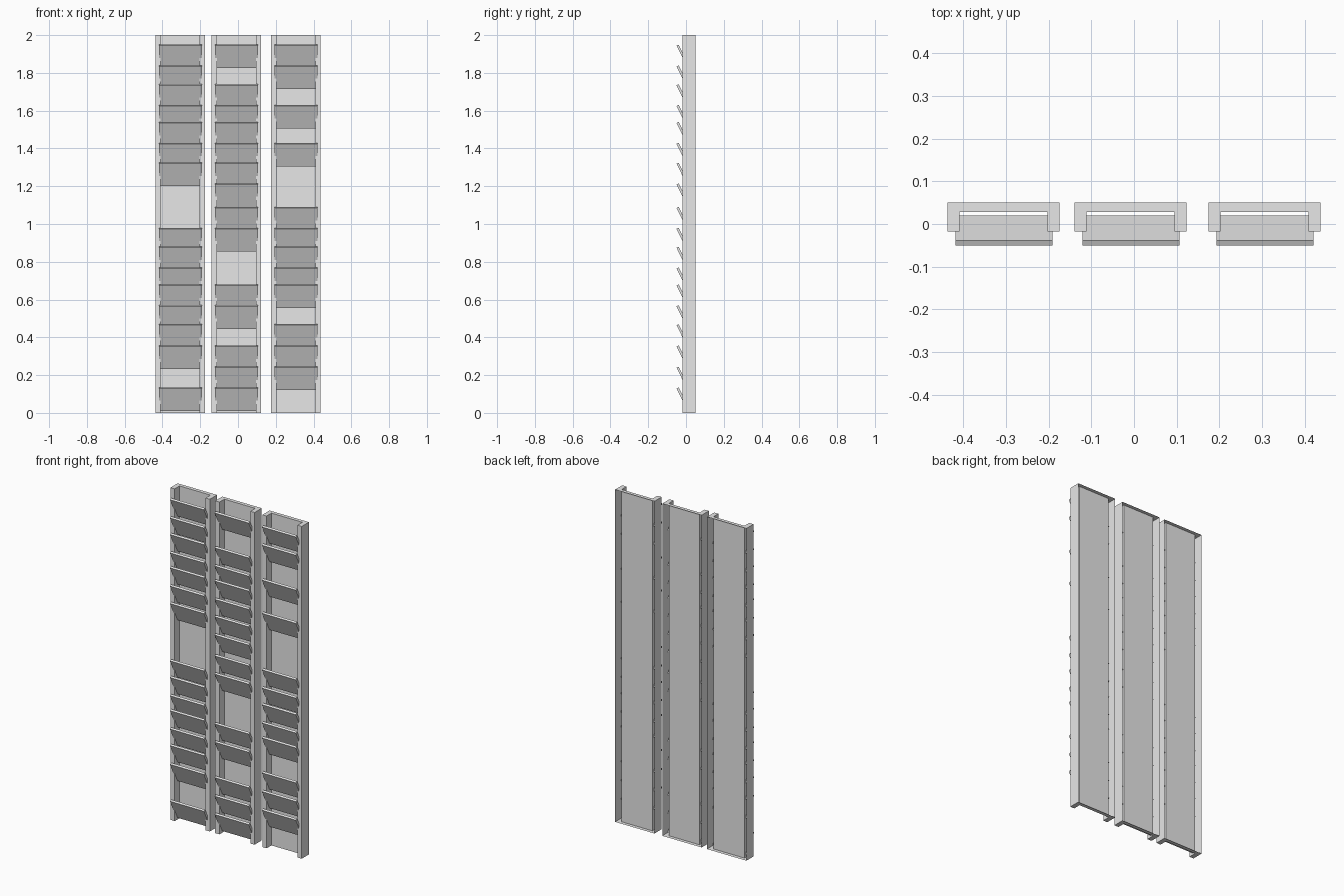
import bpy
import bmesh
from math import sin, cos, radians

cube = bpy.data.objects.get("Cube")
if cube:
    bpy.data.objects.remove(cube, do_unlink=True)

# One plain grey for everything
grey = bpy.data.materials.new("plain_grey")
grey.use_nodes = True
colour = (0.8, 0.8, 0.8, 1)
grey.diffuse_color = colour
grey.node_tree.nodes["Principled BSDF"].inputs["Base Color"].default_value = colour

HEIGHT = 2.0
HALF_W, STILE_W = 0.131, 0.028
FRONT, PANEL, BACK = -0.018, 0.028, 0.05
SLAT_HALF_W, SLAT_LEN, SLAT_T, TILT = 0.1135, 0.133, 0.0127, radians(26.4)


def extrude(name, outline, vector, location, open_sides=()):
    """Prism from a closed outline; sides listed in open_sides stay open."""
    bm = bmesh.new()
    start = [bm.verts.new(p) for p in outline]
    end = [bm.verts.new([a + b for a, b in zip(p, vector)]) for p in outline]
    bm.faces.new(start[::-1])
    bm.faces.new(end)
    n = len(outline)
    for i in range(n):
        if i not in open_sides:
            j = (i + 1) % n
            bm.faces.new((start[i], start[j], end[j], end[i]))
    mesh = bpy.data.meshes.new(name)
    bm.to_mesh(mesh)
    bm.free()
    mesh.materials.append(grey)
    obj = bpy.data.objects.new(name, mesh)
    obj.location = location
    bpy.context.collection.objects.link(obj)
    return obj


# Channel section: two stiles joined by a panel, hollow and open at the rear
half = [(HALF_W, BACK), (HALF_W, FRONT),
        (HALF_W - STILE_W, FRONT), (HALF_W - STILE_W, PANEL)]
channel = [(x, y, 0) for x, y in half] + [(-x, y, 0) for x, y in half[::-1]]
channel.reverse()

# Tilted slat section, measured from its rear top edge
down = (sin(TILT) * SLAT_LEN, -cos(TILT) * SLAT_LEN)
thick = (-cos(TILT) * SLAT_T, -sin(TILT) * SLAT_T)
slat = [(0, 0, 0), (0, *thick),
        (0, down[0] + thick[0], down[1] + thick[1]), (0, *down)]
slat_y = -0.0503 - thick[0]

# Slat heights shared by all shutters, counted from the top
rows = [1.95, 1.84, 1.74, 1.63, 1.54, 1.43, 1.325, 1.215, 1.09,
        0.98, 0.88, 0.77, 0.68, 0.57, 0.47, 0.357, 0.245, 0.135]

# Each shutter: name, centre, rows where the slat is missing
shutters = [("right", -0.306, {7, 8, 16}),
            ("middle", -0.008, {1, 10, 11, 14}),
            ("left", 0.306, {2, 4, 6, 7, 13, 17})]

for side, x, missing in shutters:
    extrude(side + "_shutter_frame", channel, (0, 0, HEIGHT), (x, 0, 0),
            open_sides={len(channel) - 1})
    for i, z in enumerate(rows):
        if i not in missing:
            extrude(f"{side}_slat_{i + 1}", slat, (2 * SLAT_HALF_W, 0, 0),
                    (x + 0.001 - SLAT_HALF_W, slat_y, z))
